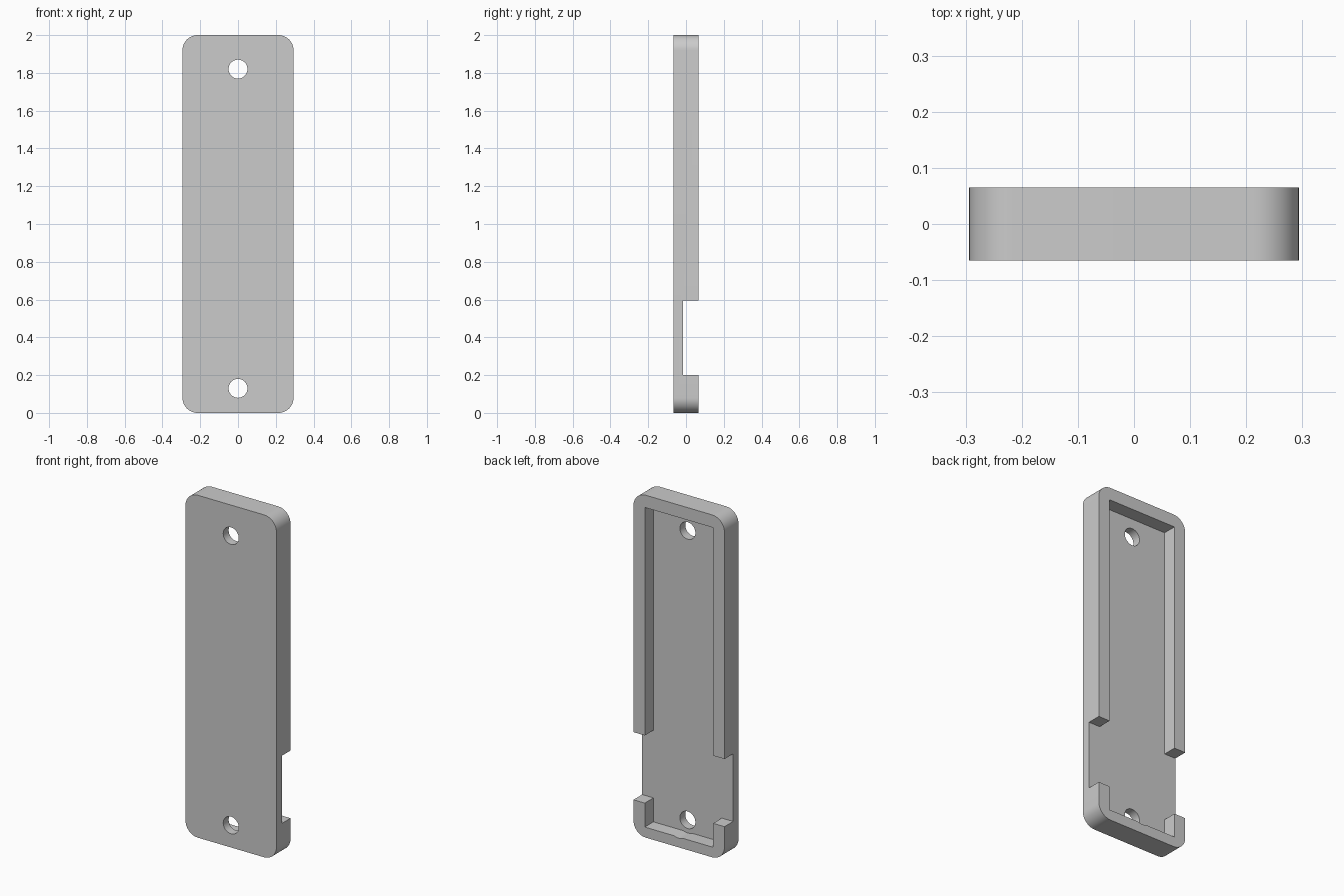
import bpy
import math
from mathutils import Vector

cube = bpy.data.objects.get("Cube")
if cube:
    bpy.data.objects.remove(cube, do_unlink=True)

HALF_W, HALF_D, HEIGHT, RADIUS = 0.294, 0.065, 2.0, 0.08
FLOOR = -0.015          # y of the pocket floor
WALL = 0.073            # side and top wall thickness
BOTTOM_WALL = 0.06
HOLES = (0.13, 1.82)

grey = bpy.data.materials.new("plain grey")
grey.use_nodes = True
grey.diffuse_color = (0.6, 0.6, 0.6, 1)
grey.node_tree.nodes["Principled BSDF"].inputs["Base Color"].default_value = (0.6, 0.6, 0.6, 1)


def box(name, x0, x1, y0, y1, z0, z1):
    bpy.ops.mesh.primitive_cube_add(size=1, location=((x0 + x1) / 2, (y0 + y1) / 2, (z0 + z1) / 2))
    ob = bpy.context.object
    ob.name = name
    ob.scale = (x1 - x0, y1 - y0, z1 - z0)
    bpy.ops.object.transform_apply(location=True, rotation=True, scale=True)
    return ob


def rod(name, radius, y0, y1, z):
    bpy.ops.mesh.primitive_cylinder_add(vertices=48, radius=radius, depth=y1 - y0,
                                        location=(0, (y0 + y1) / 2, z),
                                        rotation=(math.pi / 2, 0, 0))
    ob = bpy.context.object
    ob.name = name
    return ob


def cut(body, cutter):
    cutter.hide_render = True
    mod = body.modifiers.new("cut", "BOOLEAN")
    mod.operation = "DIFFERENCE"
    mod.solver = "EXACT"
    mod.object = cutter
    bpy.context.view_layer.objects.active = body
    bpy.ops.object.modifier_apply(modifier=mod.name)
    bpy.data.objects.remove(cutter, do_unlink=True)


# Rounded-rectangle profile, swept through the depth
corners = [(HALF_W, HEIGHT, 0), (-HALF_W, HEIGHT, 1), (-HALF_W, 0, 2), (HALF_W, 0, 3)]
ring = []
for x, z, quarter in corners:
    cx = x - math.copysign(RADIUS, x)
    cz = z - RADIUS if z > 0 else RADIUS
    for i in range(13):
        a = (quarter + i / 12) * math.pi / 2
        ring.append(Vector((cx + RADIUS * math.cos(a), 0, cz + RADIUS * math.sin(a))))
n = len(ring)
depth = Vector((0, HALF_D, 0))
verts = [p - depth for p in ring] + [p + depth for p in ring]
faces = [tuple(range(n)), tuple(reversed(range(n, 2 * n)))]
faces += [(i, i + n, (i + 1) % n + n, (i + 1) % n) for i in range(n)]
mesh = bpy.data.meshes.new("tray_cover")
mesh.from_pydata(verts, [], faces)
mesh.materials.append(grey)
cover = bpy.data.objects.new("tray_cover", mesh)
bpy.context.collection.objects.link(cover)

# Open pocket in the back, and the notch through both side walls
inner = HALF_W - WALL
cut(cover, box("pocket_cutter", -inner, inner, FLOOR, 0.2, BOTTOM_WALL, HEIGHT - WALL))
cut(cover, box("notch_cutter", -0.5, 0.5, FLOOR, 0.2, 0.2, 0.595))

# Screw holes, and the screw-head clearance that grazes the bottom wall
for z in HOLES:
    cut(cover, rod("hole_cutter", 0.05, -0.2, 0.2, z))
cut(cover, rod("clearance_cutter", 0.076, FLOOR, 0.2, HOLES[0]))

bpy.ops.object.select_all(action="DESELECT")
cover.select_set(True)
bpy.context.view_layer.objects.active = cover
bpy.ops.object.shade_smooth_by_angle(angle=math.radians(30))
